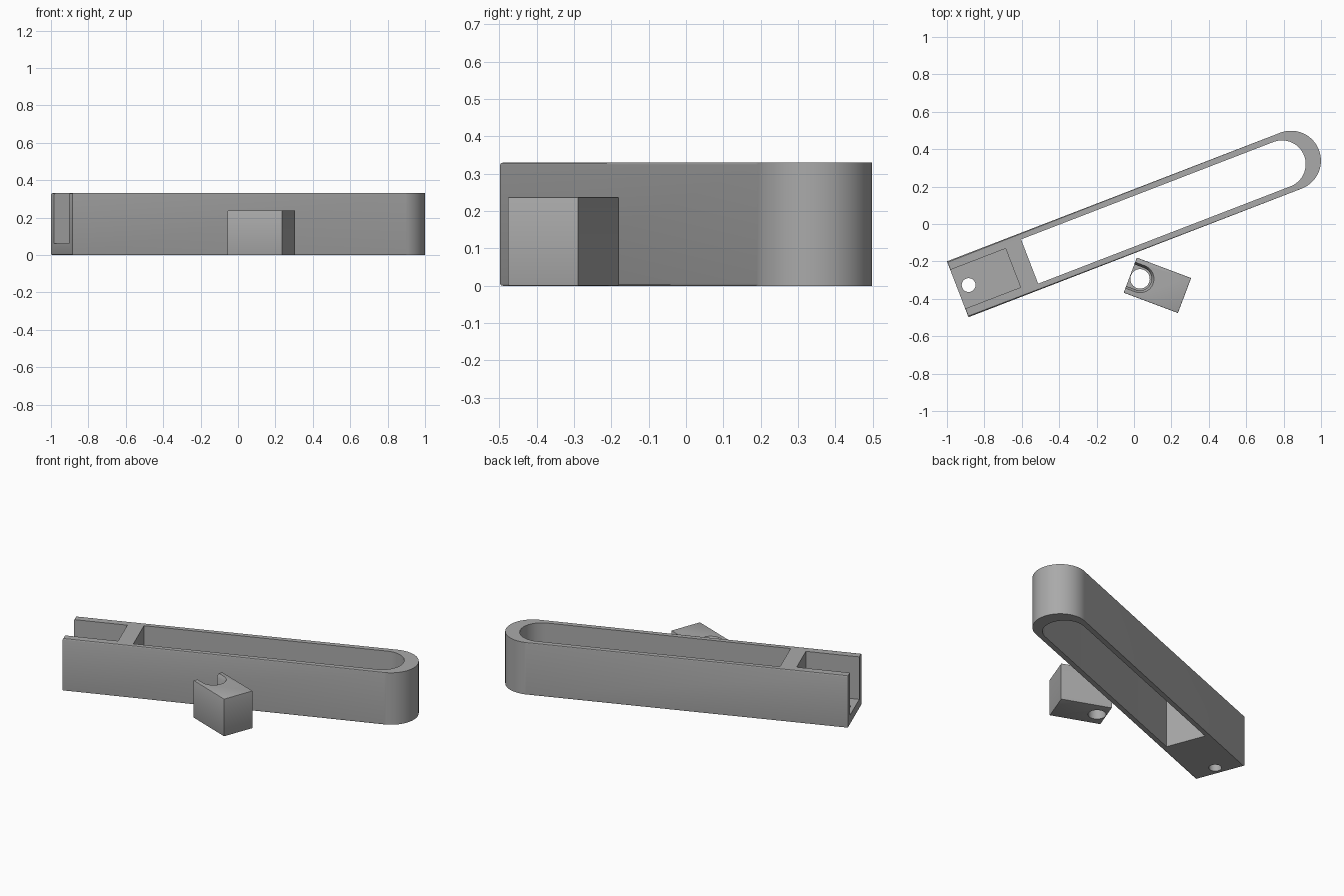
import bpy, bmesh, math
from mathutils import Matrix

if "Cube" in bpy.data.objects:
    bpy.data.objects.remove(bpy.data.objects["Cube"])

grey = bpy.data.materials.new("grey plastic")
grey.diffuse_color = (0.4, 0.4, 0.4, 1)
grey.use_nodes = True
grey.node_tree.nodes["Principled BSDF"].inputs["Base Color"].default_value = grey.diffuse_color


def arc(cx, cy, r, a0, a1, n):
    """Points of an arc, angles in degrees."""
    return [(cx + r * math.cos(math.radians(a0 + (a1 - a0) * i / n)),
             cy + r * math.sin(math.radians(a0 + (a1 - a0) * i / n))) for i in range(n + 1)]


def circle(cx, cy, r, n=40):
    return arc(cx, cy, r, 0, 360, n)[:-1]


def loft(name, rings, place, bevel=0):
    """Solid through (z, outline) rings with equal point counts."""
    bm = bmesh.new()
    loops = [[bm.verts.new((x, y, z)) for x, y in pts] for z, pts in rings]
    n = len(loops[0])
    for a, b in zip(loops, loops[1:]):
        for i in range(n):
            bm.faces.new((a[i], a[(i + 1) % n], b[(i + 1) % n], b[i]))
    caps = [bm.faces.new(loops[0][::-1]), bm.faces.new(loops[-1])]
    if bevel:
        bmesh.ops.bevel(bm, geom=list({e for f in caps for e in f.edges}), offset=bevel,
                        segments=2, profile=0.5, affect='EDGES')
    bmesh.ops.recalc_face_normals(bm, faces=bm.faces)
    me = bpy.data.meshes.new(name)
    bm.to_mesh(me)
    bm.free()
    me.materials.append(grey)
    ob = bpy.data.objects.new(name, me)
    ob.matrix_world = place
    bpy.context.collection.objects.link(ob)
    return ob


def cut(ob, cutters):
    """Subtract the cutters, then smooth the rounded parts."""
    bpy.context.view_layer.objects.active = ob
    ob.select_set(True)
    for c in cutters:
        m = ob.modifiers.new("cut", 'BOOLEAN')
        m.operation, m.solver, m.object = 'DIFFERENCE', 'EXACT', c
        c.hide_render = True
        bpy.ops.object.modifier_apply(modifier=m.name)
        bpy.data.objects.remove(c)
    bpy.ops.object.shade_smooth_by_angle(angle=math.radians(30))
    ob.select_set(False)


# Long arm: origin at the middle of its square end, running along local x
arm_place = Matrix.Translation((-0.9425, -0.349, 0)) @ Matrix.Rotation(math.radians(21.1), 4, 'Z')
H, R = 0.33, 0.16
outline = [(0, R), (0, -R)] + arc(1.91, 0, R, -90, 90, 40)
arm = loft("arm", [(0, outline), (H, outline)], arm_place, 0.006)

# Long through slot, end pocket and screw hole
slot = [(0.412, 0.127), (0.412, -0.127)] + arc(1.858, 0, 0.127, -90, 90, 40)
pocket = [(-0.1, -0.111), (0.317, -0.111), (0.317, 0.111), (-0.1, 0.111)]
hole = circle(0.0625, 0, 0.037)
cut(arm, [loft("slot_cutter", [(-0.1, slot), (0.5, slot)], arm_place),
          loft("pocket_cutter", [(0.06, pocket), (0.5, pocket)], arm_place),
          loft("hole_cutter", [(-0.1, hole), (0.5, hole)], arm_place)])

# Small clamp block beside the arm
block_place = Matrix.Translation((0.125, -0.328, 0)) @ Matrix.Rotation(math.radians(-20.6), 4, 'Z')
L, W, BH = 0.155, 0.1, 0.238
base = [(-L, -W), (L, -W), (L, W), (-L, W)]
block = loft("clamp_block", [(0, base), (BH, base)], block_place, 0.003)


def u_slot(r):
    return [(-0.3, r), (-0.3, -r)] + arc(-0.099, 0, r, -90, 90, 24)


# Open-sided recess with a tapered rim, and the bore below it
bore = circle(-0.099, 0, 0.052)
cut(block, [loft("recess_cutter", [(0.08, u_slot(0.062)), (0.215, u_slot(0.062)),
                                   (0.239, u_slot(0.075)), (0.3, u_slot(0.075))], block_place),
            loft("bore_cutter", [(-0.1, bore), (0.3, bore)], block_place)])
